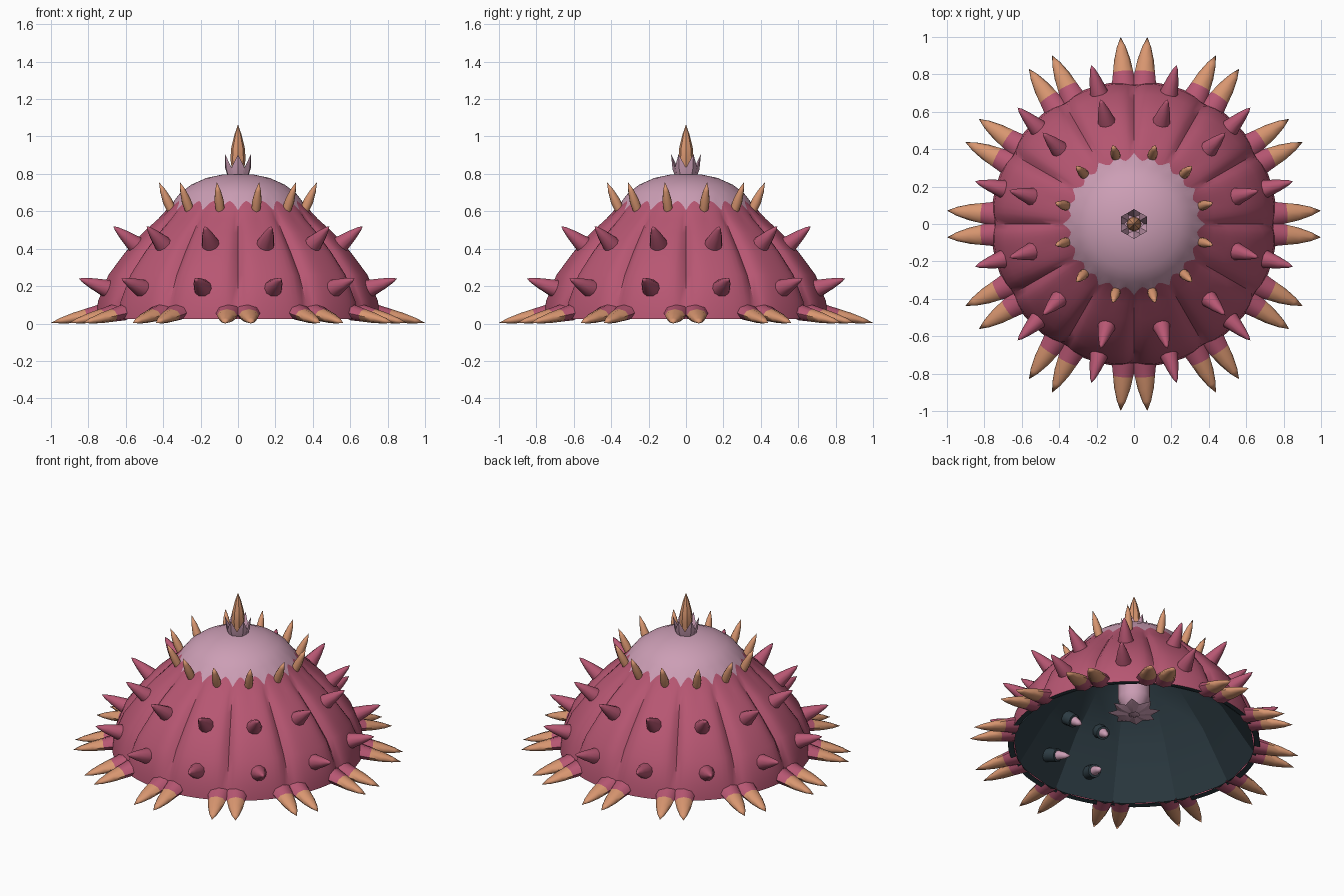
import bpy, bmesh, math
from mathutils import Vector, Matrix

cube = bpy.data.objects.get("Cube")
if cube:
    bpy.data.objects.remove(cube, do_unlink=True)


def make_material(name, rgb):
    mat = bpy.data.materials.new(name)
    mat.use_nodes = True
    color = [((c + 0.055) / 1.055) ** 2.4 for c in rgb] + [1]
    mat.diffuse_color = color
    mat.node_tree.nodes["Principled BSDF"].inputs["Base Color"].default_value = color
    return mat


MATS = [make_material("magenta skin", (0.72, 0.34, 0.45)),
        make_material("pale pink", (0.80, 0.62, 0.71)),
        make_material("orange tip", (0.85, 0.59, 0.44)),
        make_material("dark teal lining", (0.18, 0.24, 0.27))]
MAGENTA, PINK, ORANGE, TEAL = range(4)
PETALS = 12
STEP = math.tau / PETALS


def finish(name, bm, angle=65):
    mesh = bpy.data.meshes.new(name)
    bm.to_mesh(mesh)
    bm.free()
    obj = bpy.data.objects.new(name, mesh)
    bpy.context.collection.objects.link(obj)
    for mat in MATS:
        mesh.materials.append(mat)
    bpy.ops.object.select_all(action='DESELECT')
    obj.select_set(True)
    bpy.context.view_layer.objects.active = obj
    bpy.ops.object.shade_smooth_by_angle(angle=math.radians(angle))


def skin(bm, rings, colors):
    """Bridge rings of verts; a ring of one vert closes to a point."""
    for a, b, color in zip(rings, rings[1:], colors):
        n = max(len(a), len(b))
        for i in range(n):
            j = (i + 1) % n
            if len(b) == 1:
                f = bm.faces.new((a[i], a[j], b[0]))
            else:
                f = bm.faces.new((a[i], a[j], b[j], b[i]))
            f.material_index = color


def spike(bm, base, tip, angle, profile, colors, sides=10, squash=1.0):
    """Spike from (radius, height) base to tip, turned about z by angle."""
    start, end = Vector((base[0], 0, base[1])), Vector((tip[0], 0, tip[1]))
    axis = (end - start).normalized()
    side = Vector((0, 1, 0))
    up = axis.cross(side)
    turn = Matrix.Rotation(angle, 3, 'Z')
    rings = []
    for t, r in profile:
        center = start.lerp(end, t)
        ring = []
        for k in range(sides if r else 1):
            a = math.tau * k / sides
            p = center + r * (math.cos(a) * side + squash * math.sin(a) * up)
            ring.append(bm.verts.new(turn @ p))
        rings.append(ring)
    skin(bm, rings, colors)


def lathe(bm, profile, colors, columns, shape=lambda a, r, z, i: (r, z)):
    rings = []
    for i, (r, z) in enumerate(profile):
        ring = []
        for k in range(columns if r else 1):
            a = math.tau * k / columns
            rr, zz = shape(a, r, z, i)
            ring.append(bm.verts.new((rr * math.cos(a), rr * math.sin(a), zz)))
        rings.append(ring)
    skin(bm, rings, colors)


# Domed body: twelve swollen petals, scalloped border, pale cap
BODY = [(0.73, 0.03), (0.765, 0.025), (0.755, 0.12), (0.70, 0.26), (0.61, 0.38),
        (0.515, 0.485), (0.43, 0.56), (0.34, 0.656), (0.31, 0.697), (0.25, 0.742),
        (0.17, 0.778), (0.08, 0.797), (0, 0.80)]
CREASE = [0, 0.02, 0.04, 0.065, 0.075, 0.075, 0.04]
BORDER = 7


def petal_shape(a, r, z, i):
    c = abs((a / STEP) % 1 - 0.5) * 2
    if i < len(CREASE):
        r *= 1 - CREASE[i] * c ** 5
    if i == BORDER:
        # two scallops on each petal, with points hanging between them
        drop = 0.05 * abs(2 * c - 1) ** 1.6
        r, z = r + 0.8 * drop, z - drop
    return r, z


bm = bmesh.new()
lathe(bm, BODY, [TEAL] + [MAGENTA] * (BORDER - 1) + [PINK] * 5, PETALS * 12, petal_shape)
finish("domed_body", bm, 50)

# Dark faceted lining
bm = bmesh.new()
lathe(bm, [(0.748, 0.03), (0.675, 0.14), (0.545, 0.34), (0.35, 0.55), (0.19, 0.68), (0, 0.72)],
      [TEAL] * 5, PETALS)
bmesh.ops.reverse_faces(bm, faces=bm.faces[:])
finish("inner_lining", bm, 20)

# Spikes on the petals, in rows
CONE = [(0, 0.054), (0.3, 0.047), (0.65, 0.029), (0.9, 0.012), (1, 0)]
HORN = [(0, 0.024), (0.35, 0.026), (0.7, 0.016), (1, 0)]
ROWS = [("lower_spikes", (0.675, 0.17), (0.88, 0.24), CONE, MAGENTA),
        ("upper_spikes", (0.52, 0.385), (0.69, 0.52), CONE, MAGENTA),
        ("cap_horns", (0.365, 0.60), (0.437, 0.755), HORN, ORANGE)]
for name, base, tip, profile, color in ROWS:
    bm = bmesh.new()
    for k in range(PETALS):
        spike(bm, base, tip, (k + 0.5) * STEP, profile, [color] * len(profile))
    finish(name, bm)

# Paired claws beside each crease on the rim
CLAW = [(0, 0.068), (0.17, 0.06), (0.3, 0.054), (0.55, 0.043), (0.8, 0.024), (1, 0)]
bm = bmesh.new()
for k in range(PETALS):
    for offset in (-1, 1):
        spike(bm, (0.735, 0.06), (1.0025, 0.004), k * STEP + offset * math.radians(4.1),
              CLAW, [MAGENTA] * 2 + [ORANGE] * 3, 8, 0.64)
finish("rim_claws", bm)

# Roots of the two front columns, poking inside
ROOT = [(0, 0.045), (0.5, 0.042), (0.51, 0.03), (0.78, 0.02), (1, 0)]
bm = bmesh.new()
for angle in (-75, -105):
    for base, tip in (((0.66, 0.17), (0.47, 0.10)), ((0.50, 0.38), (0.385, 0.29))):
        spike(bm, base, tip, math.radians(angle), ROOT, [TEAL, TEAL, PINK, PINK])
finish("spike_roots", bm)

# Crown leaves and central horn
bm = bmesh.new()
for k in range(6):
    spike(bm, (0.044, 0.78), (0.08, 0.905), (k + 0.5) * math.tau / 6,
          [(0, 0.03), (0.4, 0.036), (1, 0)], [PINK] * 2, 4, 0.4)
finish("crown_leaves", bm, 20)
bm = bmesh.new()
lathe(bm, [(0.026, 0.78), (0.041, 0.88), (0.036, 0.94), (0.019, 1.01), (0, 1.064)],
      [ORANGE] * 4, 8)
finish("crown_horn", bm, 30)

# Hanging stalk with a starry skirt under the cap
bm = bmesh.new()
lathe(bm, [(0.10, 0.75), (0.10, 0.34), (0.06, 0.25), (0, 0.235)], [PINK] * 3, 12)
finish("inner_stalk", bm)
bm = bmesh.new()
for k in range(8):
    spike(bm, (0.03, 0.235), (0.16, 0.255), k * math.tau / 8,
          [(0, 0.02), (0.5, 0.045), (1, 0)], [PINK] * 2, 4, 0.25)
finish("inner_star", bm, 20)
